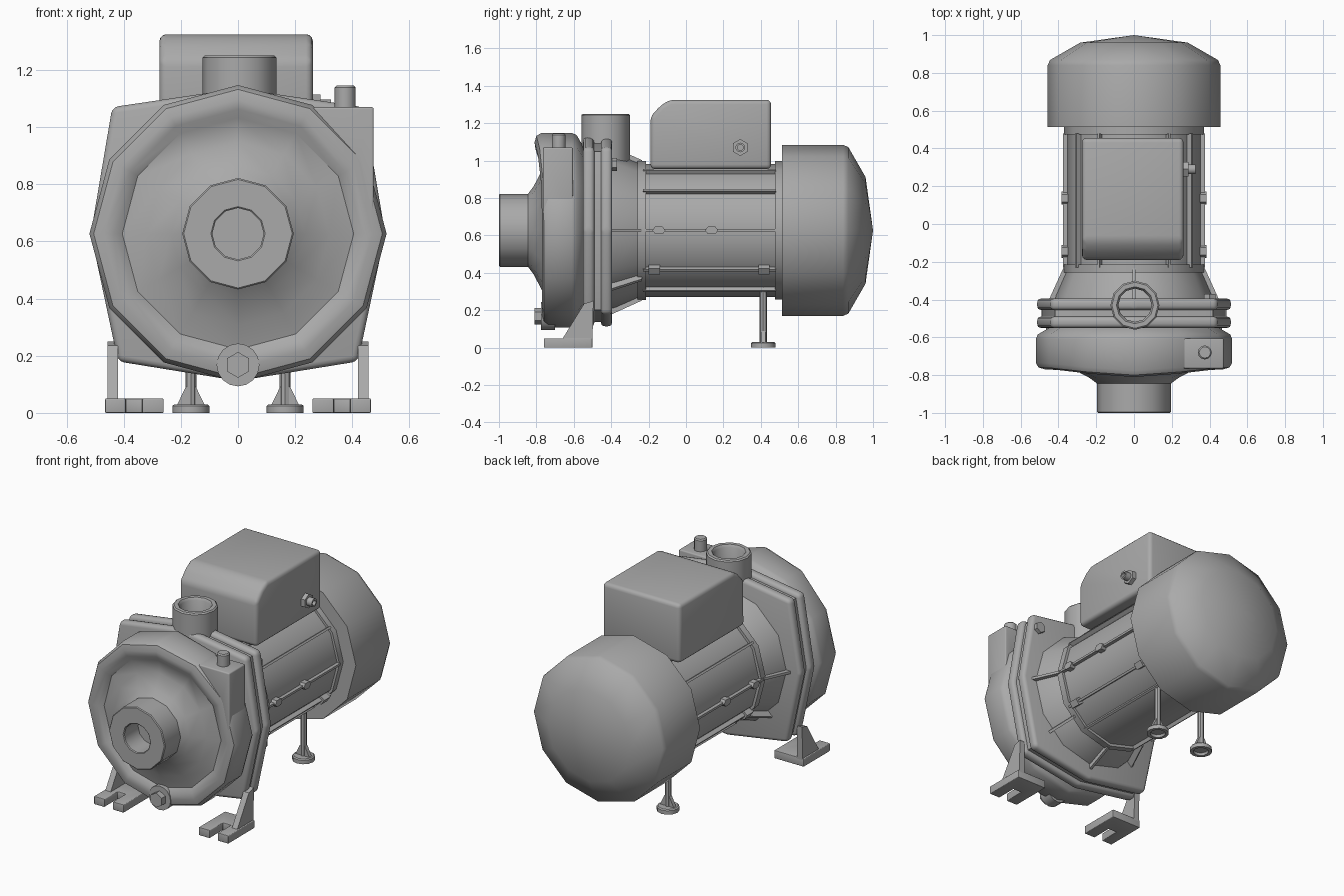
import bpy, bmesh
from math import cos, sin, pi, radians
from mathutils import Vector

if "Cube" in bpy.data.objects:
    bpy.data.objects.remove(bpy.data.objects["Cube"])

ZC = 0.627   # height of the shaft axis

# Dark grey paint for every part
paint = bpy.data.materials.new("dark_grey")
paint.diffuse_color = (0.4, 0.4, 0.4, 1)
paint.use_nodes = True
paint.node_tree.nodes["Principled BSDF"].inputs["Base Color"].default_value = paint.diffuse_color


def finish(name, bm, bevel=0.0, smooth=40):
    bmesh.ops.remove_doubles(bm, verts=bm.verts, dist=1e-5)
    bmesh.ops.recalc_face_normals(bm, faces=bm.faces)
    if bevel:
        edges = [e for e in bm.edges if e.is_manifold and e.calc_face_angle() > 0.1]
        bmesh.ops.bevel(bm, geom=edges, offset=bevel, segments=3, profile=0.5, affect='EDGES')
    me = bpy.data.meshes.new(name)
    bm.to_mesh(me)
    bm.free()
    me.materials.append(paint)
    ob = bpy.data.objects.new(name, me)
    bpy.context.collection.objects.link(ob)
    bpy.ops.object.select_all(action='DESELECT')
    ob.select_set(True)
    bpy.context.view_layer.objects.active = ob
    bpy.ops.object.shade_smooth_by_angle(angle=radians(smooth))
    return ob


def place(axis, u, v, h):
    return Vector({'x': (h, u, v), 'y': (u, h, v), 'z': (u, v, h)}[axis])


def lathe(name, profile, axis='y', at=(0, ZC), n=12, warp=None):
    """Revolve (height, radius) points around an axis through `at`."""
    bm = bmesh.new()
    rings = []
    for h, r in profile:
        ring = []
        for i in range(n):
            a = pi / 2 + 2 * pi * i / n
            co = place(axis, at[0] + r * cos(a), at[1] + r * sin(a), h)
            ring.append(bm.verts.new(warp(co, a, r) if warp else co))
        rings.append(ring)
    for a, b in zip(rings, rings[1:]):
        for i in range(n):
            j = (i + 1) % n
            bm.faces.new((a[i], a[j], b[j], b[i]))
    bmesh.ops.dissolve_degenerate(bm, dist=1e-6, edges=bm.edges)
    return finish(name, bm)


def extrude(name, lower, upper, bevel=0.0):
    """Solid between two matching outlines."""
    bm = bmesh.new()
    a = [bm.verts.new(p) for p in lower]
    b = [bm.verts.new(p) for p in upper]
    bm.faces.new(a)
    bm.faces.new(b)
    for i in range(len(a)):
        j = (i + 1) % len(a)
        bm.faces.new((a[i], a[j], b[j], b[i]))
    return finish(name, bm, bevel)


def prism(name, pts, axis, h0, h1, bevel=0.0):
    return extrude(name, [place(axis, u, v, h0) for u, v in pts],
                   [place(axis, u, v, h1) for u, v in pts], bevel)


def rib(name, pts, deg, width):
    """Flat rib with a (radius, y) outline, turned around the shaft axis."""
    a = radians(deg)
    t = Vector((-sin(a), 0, cos(a))) * width / 2
    mid = [Vector((r * cos(a), y, ZC + r * sin(a))) for r, y in pts]
    return extrude(name, [p - t for p in mid], [p + t for p in mid])


def rect(u0, u1, v0, v1):
    return [(u0, v0), (u1, v0), (u1, v1), (u0, v1)]


# Pump casing with suction nozzle; the rim swells forward at the top
def swell(co, a, r):
    if r > 0.4 and co.y < -0.7:
        co.y -= 0.04 * max(0, sin(a)) ** 4
    return co


lathe("pump_casing", [(-0.86, 0), (-0.86, 0.09), (-0.995, 0.09), (-1.0, 0.095), (-1.0, 0.19),
                      (-0.995, 0.195), (-0.845, 0.195), (-0.815, 0.235), (-0.77, 0.32),
                      (-0.745, 0.405), (-0.765, 0.435), (-0.77, 0.47), (-0.76, 0.505),
                      (-0.735, 0.52), (-0.61, 0.52), (-0.585, 0.51), (-0.55, 0.45), (-0.5, 0.44),
                      (-0.5, 0)], warp=swell)

# Pair of rounded clamping flanges and the spacer between them
outline = [(0, 1.135), (0.44, 1.07), (0.515, ZC), (0.42, 0.18), (0, 0.112),
           (-0.42, 0.18), (-0.515, ZC), (-0.44, 1.07)]
small = [(x * 0.95, ZC + (z - ZC) * 0.95) for x, z in outline]
prism("front_flange", outline, 'y', -0.55, -0.49, 0.022)
prism("rear_flange", outline, 'y', -0.455, -0.395, 0.022)
prism("flange_spacer", small, 'y', -0.52, -0.42)

# Filler block, filler plug, drain plug and flange bolt
prism("filler_block", [(0.24, 1.07), (0.475, 1.07), (0.475, 0.63), (0.41, 0.86)],
      'y', -0.765, -0.605, 0.008)
lathe("filler_plug", [(1.05, 0), (1.05, 0.037), (1.138, 0.037), (1.145, 0.03), (1.145, 0)],
      'z', (0.375, -0.68))
lathe("drain_plug_collar", [(-0.7, 0), (-0.7, 0.075), (-0.774, 0.075), (-0.774, 0)], 'y', (0, 0.168), 16)
lathe("drain_plug", [(-0.75, 0), (-0.75, 0.045), (-0.81, 0.045), (-0.81, 0)], 'y', (0, 0.168), 6)
lathe("flange_bolt", [(-0.41, 0), (-0.41, 0.035), (-0.37, 0.035), (-0.37, 0)], 'y', (0.4, 0.98), 6)

# Discharge port
lathe("discharge_port", [(1.0, 0), (1.0, 0.088), (1.235, 0.088), (1.25, 0.098), (1.25, 0.122),
                         (1.243, 0.13), (0.94, 0.13), (0.94, 0)], 'z', (0.005, -0.43))

# Adapter cone, motor housing with end rings, fan cover
lathe("adapter", [(-0.42, 0), (-0.42, 0.425), (-0.38, 0.415), (-0.255, 0.36), (-0.255, 0)])
lathe("motor_housing", [(-0.3, 0), (-0.3, 0.345), (-0.258, 0.345), (-0.258, 0.372), (-0.215, 0.372),
                        (-0.215, 0.355), (0.475, 0.355), (0.475, 0.37), (0.53, 0.37), (0.53, 0)])
lathe("fan_cover", [(0.513, 0), (0.513, 0.457), (0.84, 0.457), (0.868, 0.445),
                    (0.96, 0.285), (1.0, 0)])

# Cooling ribs, adapter ribs and housing bosses
for deg in (0, 35, 60, -35, -60):
    for side, d in (("right", deg), ("left", 180 - deg)):
        rib(f"housing_rib_{side}_{deg}", rect(0.32, 0.375, -0.23, 0.48), d, 0.014)
for deg in (0, 180, 90, -45, -135, -90):
    rib(f"adapter_rib_{deg}", [(0.33, -0.235), (0.375, -0.235), (0.45, -0.4), (0.33, -0.4)], deg, 0.016)
for side, s, lower in (("right", 1, -35), ("left", -1, 215)):
    for i, y in enumerate((-0.145, 0.137)):
        hexagon = [(y - 0.035, ZC), (y - 0.02, ZC - 0.02), (y + 0.02, ZC - 0.02),
                   (y + 0.035, ZC), (y + 0.02, ZC + 0.02), (y - 0.02, ZC + 0.02)]
        prism(f"side_boss_{side}_{i}", hexagon, 'x', s * 0.33, s * 0.385)
    for i, y in enumerate((-0.17, 0.417)):
        rib(f"lower_boss_{side}_{i}", rect(0.32, 0.385, y - 0.03, y + 0.03), lower, 0.04)

# Terminal box and cable gland
prism("terminal_box", [(-0.19, 0.955), (0.455, 0.955), (0.455, 1.325), (-0.085, 1.325),
                       (-0.135, 1.295), (-0.19, 1.235)], 'x', -0.275, 0.262, 0.024)
lathe("gland_nut", [(0.24, 0), (0.24, 0.045), (0.288, 0.045), (0.288, 0)], 'x', (0.29, 1.07), 6)
lathe("gland_sleeve", [(0.28, 0), (0.28, 0.026), (0.325, 0.026), (0.325, 0.016), (0.3, 0.016), (0.3, 0)],
      'x', (0.29, 1.07))

for side, s in (("right", 1), ("left", -1)):
    # Front foot with open slot, and its gusset
    foot = [(0.26, -0.5), (0.465, -0.5), (0.465, -0.76), (0.393, -0.76), (0.393, -0.63),
            (0.335, -0.63), (0.335, -0.76), (0.26, -0.76)]
    prism(f"front_foot_{side}", [(s * x, y) for x, y in foot], 'z', 0, 0.05, 0.004)
    prism(f"front_gusset_{side}", [(-0.665, 0.04), (-0.5, 0.04), (-0.495, 0.25), (-0.545, 0.235)],
          'x', s * 0.42, s * 0.457)
    # Rear leg with round hollow pad and small gusset
    x, y = s * 0.165, 0.413
    lathe(f"rear_leg_{side}", [(0.02, 0), (0.02, 0.019), (0.36, 0.019), (0.36, 0)], 'z', (x, y), 8)
    lathe(f"rear_pad_{side}", [(0.015, 0), (0.015, 0.04), (0, 0.045), (0, 0.065), (0.024, 0.065),
                               (0.03, 0.058), (0.03, 0)], 'z', (x, y), 12)
    prism(f"rear_gusset_{side}", [(x - 0.05, 0.025), (x + 0.05, 0.025), (x + 0.018, 0.09), (x - 0.018, 0.09)],
          'y', y - 0.012, y + 0.012)
